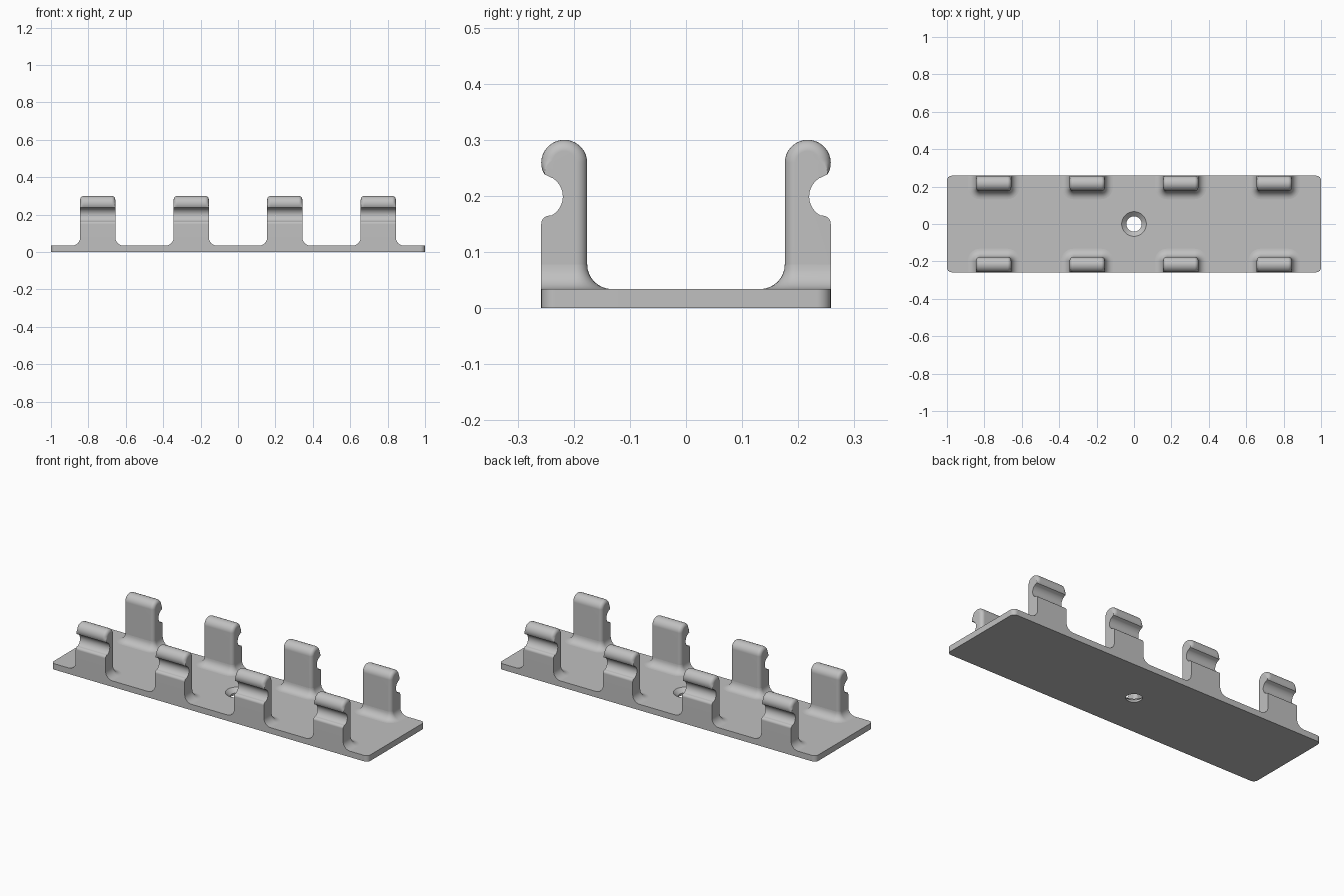
import bpy, bmesh
from math import sin, cos, radians, pi

cube = bpy.data.objects.get("Cube")
if cube:
    bpy.data.objects.remove(cube, do_unlink=True)

grey = bpy.data.materials.new("plain grey")
grey.use_nodes = True
grey.diffuse_color = (0.53, 0.53, 0.53, 1)
grey.node_tree.nodes["Principled BSDF"].inputs["Base Color"].default_value = grey.diffuse_color

LENGTH, DEPTH, FLOOR = 1.0, 0.258, 0.034    # half length, half depth, plate thickness
HALF, INNER = 0.094, 0.176                  # post half width, inner face
ROUND, FILLET = 0.02, 0.044
FOOT = FLOOR + FILLET


def finish(bm, name):
    """Turn a bmesh into a smooth-shaded object with sharp edges kept."""
    bmesh.ops.recalc_face_normals(bm, faces=bm.faces)
    mesh = bpy.data.meshes.new(name)
    bm.to_mesh(mesh)
    bm.free()
    mesh.materials.append(grey)
    obj = bpy.data.objects.new(name, mesh)
    bpy.context.collection.objects.link(obj)
    bpy.ops.object.select_all(action='DESELECT')
    obj.select_set(True)
    bpy.context.view_layer.objects.active = obj
    bpy.ops.object.shade_smooth_by_angle(angle=radians(35))
    mod = obj.modifiers.new("even shading", 'WEIGHTED_NORMAL')
    mod.keep_sharp = True
    return obj


def skin(bm, rings):
    """Join rings of points with quads and return the rings of vertices."""
    loops = [[bm.verts.new(p) for p in ring] for ring in rings]
    for a, b in zip(loops, loops[1:]):
        for i in range(len(a)):
            j = (i + 1) % len(a)
            bm.faces.new((a[i], a[j], b[j], b[i]))
    return loops


def loft(rings, name):
    bm = bmesh.new()
    loops = skin(bm, rings)
    bm.faces.new(loops[0])
    bm.faces.new(loops[-1])
    return finish(bm, name)


def arc(cx, cy, r, start, end, steps):
    for i in range(steps + 1):
        a = radians(start + (end - start) * i / steps)
        yield cx + r * cos(a), cy + r * sin(a), a


def base_plate():
    """Plate with rounded corners and a countersunk screw hole."""
    bm = bmesh.new()
    r = 0.025
    outline = []
    for k, (sx, sy) in enumerate([(1, 1), (-1, 1), (-1, -1), (1, -1)]):
        outline += [(x, y) for x, y, _ in arc(sx * (LENGTH - r), sy * (DEPTH - r), r,
                                              90 * k, 90 * k + 90, 6)]
    wall = skin(bm, [[(x, y, z) for x, y in outline] for z in (0, FLOOR)])
    n = 48
    hole = skin(bm, [[(r * cos(2 * pi * i / n), r * sin(2 * pi * i / n), z) for i in range(n)]
                     for r, z in ((0.041, 0), (0.041, 0.012), (0.066, FLOOR))])
    for end in (0, -1):
        edges = []
        for loop in (wall[end], hole[end]):
            edges += [bm.edges.get((loop[i - 1], loop[i])) for i in range(len(loop))]
        bmesh.ops.triangle_fill(bm, edges=edges, use_beauty=True)
    return finish(bm, "base_plate")


def post_profile():
    """Side outline as (y, z, inset y, inset z); the inset rounds the post's sides."""
    pts = [(INNER, FOOT, 1, 0)]
    for y, z, a in arc(0.217, 0.259, 0.041, 180, -30, 21):
        w = min(1, max(0, (a + radians(30)) / radians(40)))
        pts.append((y, z, -cos(a) * w, -sin(a) * w))
    pts += [(y, z, 0, 0) for y, z, _ in arc(DEPTH, 0.199, 0.0385, 122, 240, 14)]
    pts += [(y, z, 0, 0) for y, z, _ in arc(DEPTH - 0.015, 0.15, 0.015, 90, 0, 5)]
    pts.append((DEPTH, FOOT, 0, 0))
    return pts


def clip_post(cx, side, name):
    profile = post_profile()
    stations = []
    for i in range(7):
        a = radians(15 * i)
        stations.append((-HALF + ROUND * (1 - cos(a)), ROUND * (1 - sin(a))))
    stations += [(-x, inset) for x, inset in reversed(stations)]
    return loft([[(cx + x, side * (y + ny * inset), z + nz * inset)
                  for y, z, ny, nz in profile] for x, inset in stations], name)


def post_foot(cx, side, name):
    """Flared fillet around three sides of a post, flush with the outer face."""
    rings = []
    for i in range(9):
        t = radians(90 * i / 8)
        out = FILLET * (1 - sin(t))
        z = FLOOR + FILLET * (1 - cos(t))
        corner = [(x, y) for x, y, _ in arc(HALF - ROUND, INNER + ROUND, ROUND + out, 0, -90, 6)]
        half = [(HALF + out, DEPTH)] + corner
        path = half + [(-x, y) for x, y in reversed(half)]
        rings.append([(cx + x, side * y, z) for x, y in path])
    return loft(rings, name)


base_plate()
for side, label in ((-1, "front"), (1, "back")):
    for i in range(4):
        cx = -0.75 + 0.5 * i
        clip_post(cx, side, f"{label}_clip_post_{i + 1}")
        post_foot(cx, side, f"{label}_post_foot_{i + 1}")
